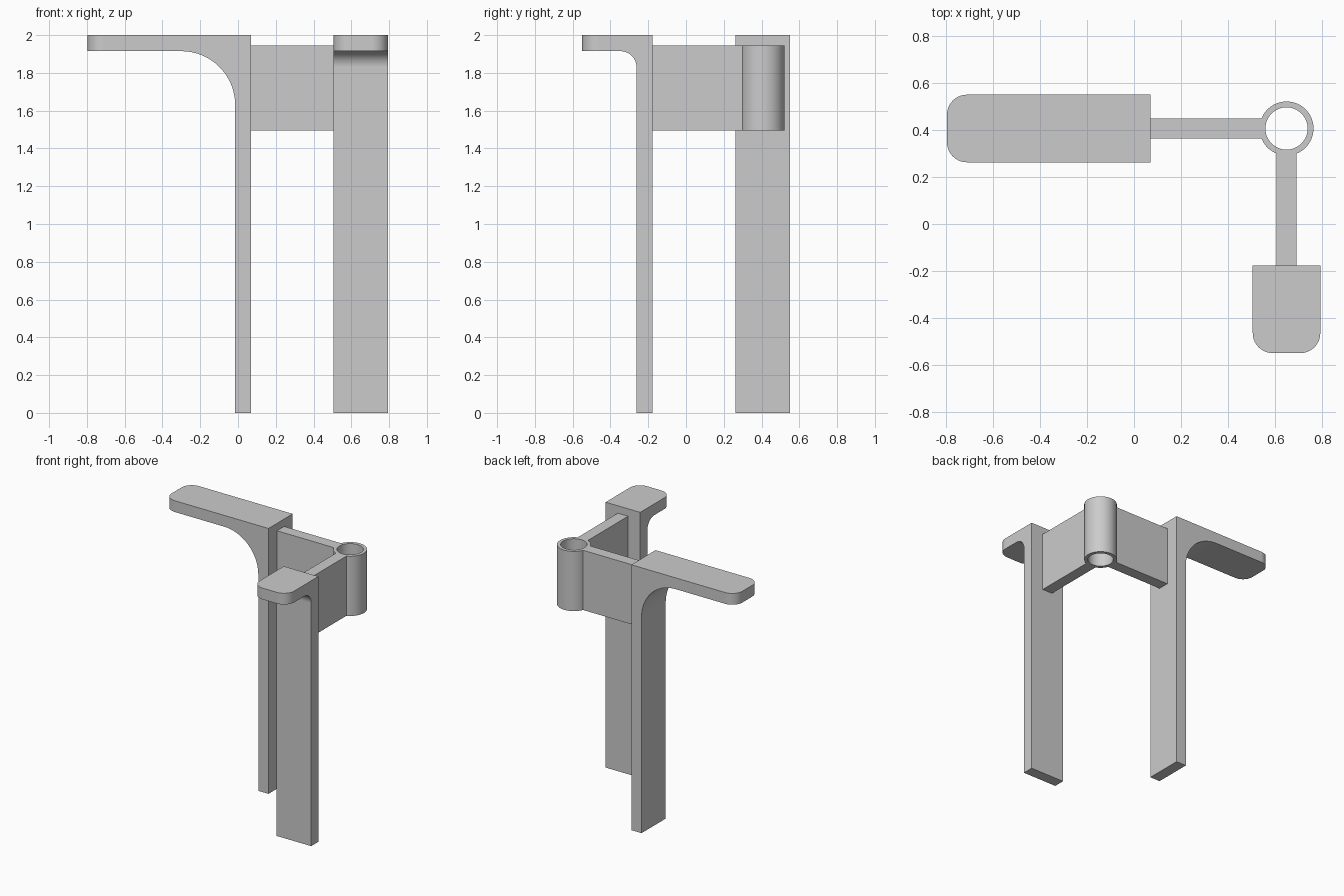
import bpy
import bmesh
from math import sin, cos, asin, radians, pi
from mathutils import Vector

cube = bpy.data.objects.get("Cube")
if cube:
    bpy.data.objects.remove(cube, do_unlink=True)

# Single flat grey
grey = bpy.data.materials.new("plain_grey")
grey.use_nodes = True
colour = (0.6, 0.6, 0.6, 1)
grey.diffuse_color = colour
grey.node_tree.nodes["Principled BSDF"].inputs["Base Color"].default_value = colour

HEIGHT = 2.0
ARM_BOTTOM = 1.915
HINGE = Vector((0.65, 0.407))


def arc(cx, cy, r, start, end, steps):
    """Points on a circular arc, angles in radians."""
    angles = [start + (end - start) * i / steps for i in range(steps + 1)]
    return [(cx + r * cos(a), cy + r * sin(a)) for a in angles]


def finish(obj):
    """Assign the colour and smooth the curved faces only."""
    obj.data.materials.clear()
    obj.data.materials.append(grey)
    bpy.ops.object.select_all(action='DESELECT')
    obj.select_set(True)
    bpy.context.view_layer.objects.active = obj
    bpy.ops.object.shade_smooth_by_angle(angle=radians(30))
    weighted = obj.modifiers.new("even_shading", 'WEIGHTED_NORMAL')
    weighted.keep_sharp = True


def bracket(name, back, front, tip, fillet, place):
    """Leg and top arm in one profile (distance outwards, z), extruded sideways."""
    profile = [(back, 0), (front, 0)]
    profile += arc(front + fillet, ARM_BOTTOM - fillet, fillet, pi, pi / 2, 20)
    profile += [(tip, ARM_BOTTOM), (tip, HEIGHT), (back, HEIGHT)]
    bm = bmesh.new()
    half = 0.144
    face = bm.faces.new([bm.verts.new(place(u, -half, z)) for u, z in profile])
    side = bmesh.ops.extrude_face_region(bm, geom=[face])["geom"]
    shift = place(0, half, 0) - place(0, -half, 0)
    bmesh.ops.translate(bm, vec=shift,
                        verts=[v for v in side if isinstance(v, bmesh.types.BMVert)])
    # Round the two upright corners at the arm tip
    tip_spot = place(tip, 0, 0)
    axis = (place(1, 0, 0) - place(0, 0, 0)).normalized()
    corners = [e for e in bm.edges
               if all(abs((v.co - tip_spot).dot(axis)) < 0.001 for v in e.verts)
               and abs(e.verts[0].co.z - e.verts[1].co.z) > 0.01]
    bmesh.ops.bevel(bm, geom=corners, offset=0.085, segments=10,
                    profile=0.5, affect='EDGES')
    bmesh.ops.recalc_face_normals(bm, faces=bm.faces[:])
    mesh = bpy.data.meshes.new(name)
    bm.to_mesh(mesh)
    bm.free()
    obj = bpy.data.objects.new(name, mesh)
    bpy.context.collection.objects.link(obj)
    finish(obj)


# Long-armed bracket reaching to -x, short-armed one reaching to the front
bracket("long_arm_leg", -0.07, 0.015, 0.797, 0.285,
        lambda u, v, z: Vector((-u, HINGE.y + v, z)))
bracket("short_arm_leg", 0.177, 0.262, 0.55, 0.085,
        lambda u, v, z: Vector((HINGE.x + v, -u, z)))

# Corner connector: tube and two webs as one outline with a round hole
R_OUT, R_IN, WEB = 0.115, 0.09, 0.043
gap = asin(WEB / R_OUT)
x, y = HINGE
outline = arc(x, y, R_OUT, -pi / 2 + gap, pi - gap, 48)
outline += [(0.07, y + WEB), (0.07, y - WEB)]
outline += arc(x, y, R_OUT, pi + gap, 1.5 * pi - gap, 10)
outline += [(x - WEB, -0.177), (x + WEB, -0.177)]
hole = arc(x, y, R_IN, 0, 2 * pi, 64)[:-1]

curve = bpy.data.curves.new("corner_connector", 'CURVE')
curve.dimensions = '2D'
curve.fill_mode = 'BOTH'
curve.extrude = 0.225
for points in (outline, hole):
    spline = curve.splines.new('POLY')
    spline.points.add(len(points) - 1)
    for p, (px, py) in zip(spline.points, points):
        p.co = (px, py, 0, 1)
    spline.use_cyclic_u = True
connector = bpy.data.objects.new("corner_connector", curve)
connector.location.z = 1.719
bpy.context.collection.objects.link(connector)
bpy.ops.object.select_all(action='DESELECT')
connector.select_set(True)
bpy.context.view_layer.objects.active = connector
bpy.ops.object.convert(target='MESH')
connector = bpy.context.view_layer.objects.active
bm = bmesh.new()
bm.from_mesh(connector.data)
bmesh.ops.remove_doubles(bm, verts=bm.verts[:], dist=0.0005)
bmesh.ops.recalc_face_normals(bm, faces=bm.faces[:])
bm.to_mesh(connector.data)
bm.free()
finish(connector)
